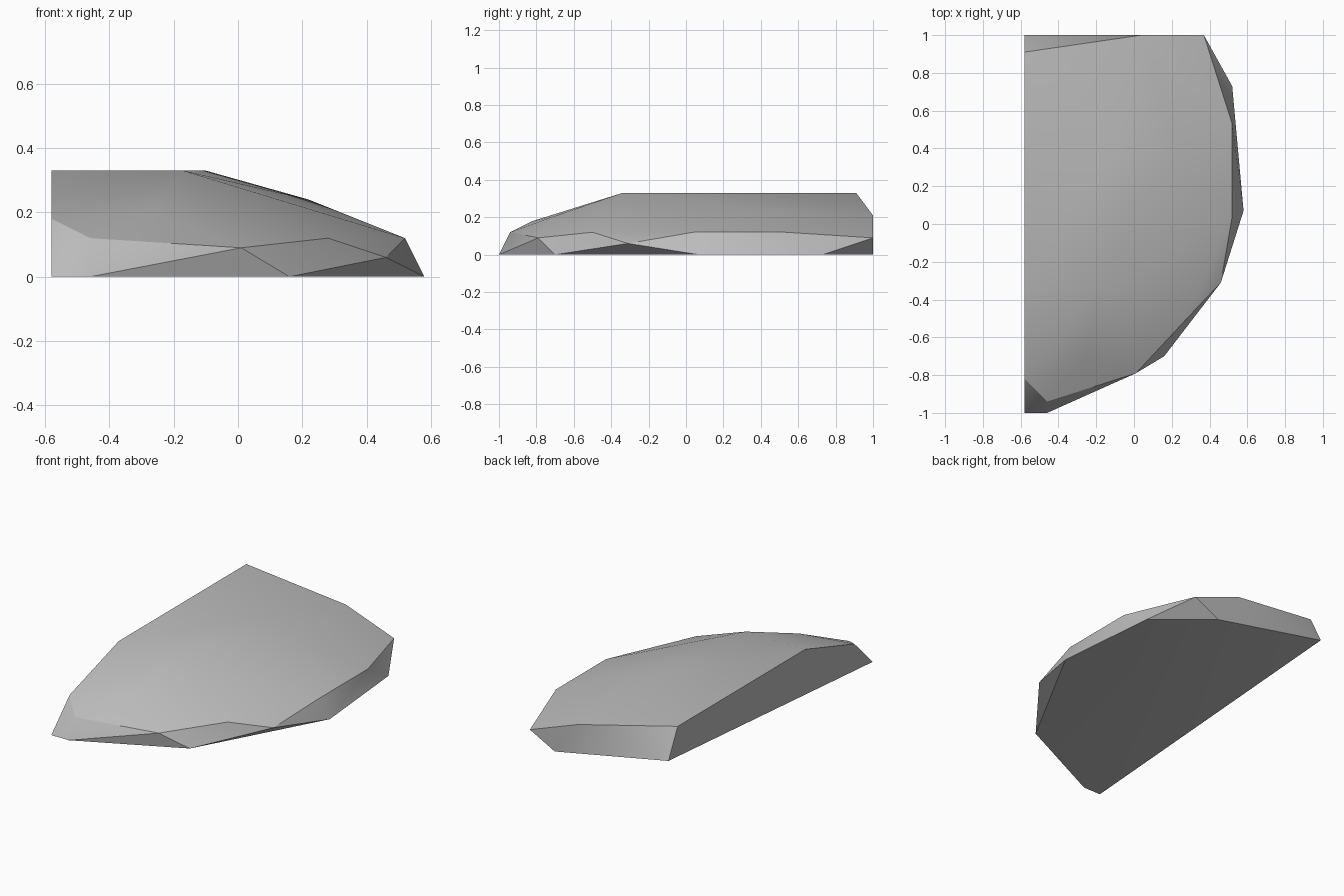
import bpy
import bmesh
import math

# Remove only the default cube
default_cube = bpy.data.objects.get("Cube")
if default_cube:
    bpy.data.objects.remove(default_cube, do_unlink=True)


def make_material(name, color):
    material = bpy.data.materials.new(name)
    material.use_nodes = True
    material.diffuse_color = color
    shader = material.node_tree.nodes["Principled BSDF"]
    shader.inputs["Base Color"].default_value = color
    shader.inputs["Roughness"].default_value = 0.8
    return material


def convex_rock(name, outlines, material):
    """Wrap a faceted stone around a stack of corner outlines."""
    bm = bmesh.new()
    for outline in outlines:
        for corner in outline:
            bm.verts.new(corner)
    hull = bmesh.ops.convex_hull(bm, input=bm.verts[:])
    loose = [item for item in hull["geom_interior"] + hull["geom_unused"]
             if isinstance(item, bmesh.types.BMVert) and item.is_valid]
    bmesh.ops.delete(bm, geom=list(set(loose)), context="VERTS")
    bmesh.ops.dissolve_limit(bm, angle_limit=math.radians(0.5),
                             verts=bm.verts[:], edges=bm.edges[:])
    bmesh.ops.recalc_face_normals(bm, faces=bm.faces[:])
    mesh = bpy.data.meshes.new(name)
    bm.to_mesh(mesh)
    bm.free()
    mesh.materials.append(material)
    rock = bpy.data.objects.new(name, mesh)
    bpy.context.collection.objects.link(rock)
    return rock


CUT = -0.58   # flat split side
TOP = 0.33    # level crown
BACK = 1.0    # flat rear

# Footprint resting on the ground
footprint = [(CUT, -1, 0), (-0.46, -1, 0), (0.16, -0.7, 0),
             (0.58, 0.07, 0), (0.52, 0.73, 0), (0.2, BACK, 0)]
# Overhanging corners between the footprint corners
overhang = [(0.01, -0.79, 0.09), (0.46, -0.31, 0.06),
            (0.37, BACK, 0.09), (CUT, BACK, 0.15)]
# Shoulder where the sides turn into the upper slope
shoulder = [(-0.46, -0.94, 0.12), (0.28, -0.5, 0.12),
            (0.52, 0.04, 0.12), (0.52, 0.53, 0.12)]
# Upper slope
slope = [(CUT, -0.82, 0.18), (-0.27, -0.72, 0.2),
         (0.22, 0.4, 0.24), (0.04, BACK, 0.21)]
# Level crown
crown = [(CUT, -0.34, TOP), (-0.17, -0.34, TOP),
         (-0.1, 0.4, TOP), (CUT, 0.91, TOP)]

stone_grey = make_material("stone grey", (0.5, 0.5, 0.5, 1))
rock = convex_rock("split_rock", [footprint, overhang, shoulder, slope, crown],
                   stone_grey)

# Soft upper surface with crisp lower edges
bpy.ops.object.select_all(action="DESELECT")
rock.select_set(True)
bpy.context.view_layer.objects.active = rock
bpy.ops.object.shade_smooth_by_angle(angle=math.radians(30))
